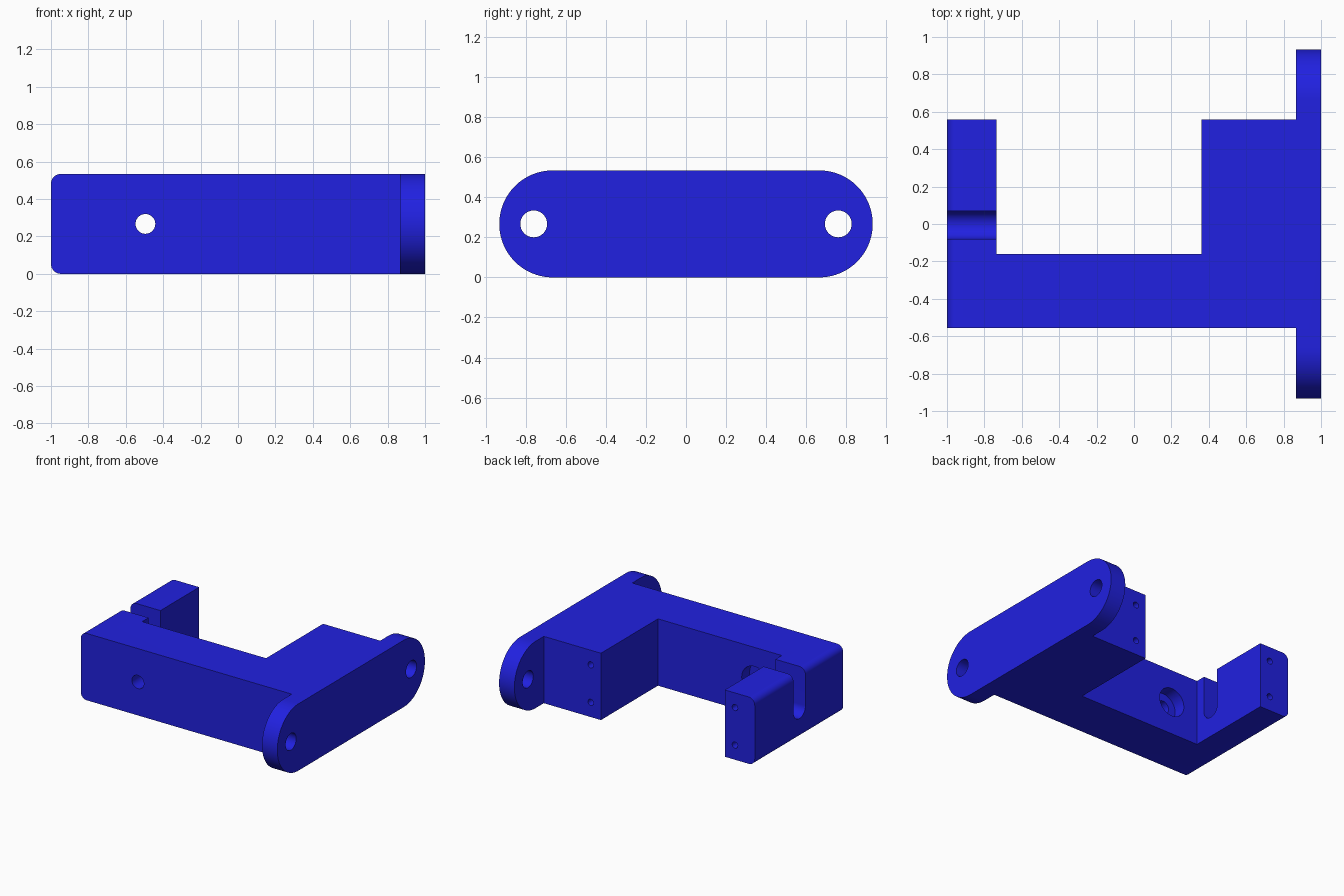
import bpy, bmesh, math
from mathutils import Vector

if "Cube" in bpy.data.objects:
    bpy.data.objects.remove(bpy.data.objects["Cube"])

H = 0.534          # overall height
MID = H / 2

blue = bpy.data.materials.new("blue")
blue.diffuse_color = (0.015, 0.015, 0.75, 1)
blue.use_nodes = True
blue.node_tree.nodes["Principled BSDF"].inputs["Base Color"].default_value = blue.diffuse_color


def prism(name, points, offset):
    """Extrude a closed flat outline along an offset vector."""
    bm = bmesh.new()
    face = bm.faces.new([bm.verts.new(p) for p in points])
    new = bmesh.ops.extrude_face_region(bm, geom=[face])["geom"]
    bmesh.ops.translate(bm, vec=Vector(offset),
                        verts=[v for v in new if isinstance(v, bmesh.types.BMVert)])
    bmesh.ops.recalc_face_normals(bm, faces=bm.faces)
    mesh = bpy.data.meshes.new(name)
    bm.to_mesh(mesh)
    bm.free()
    obj = bpy.data.objects.new(name, mesh)
    bpy.context.collection.objects.link(obj)
    return obj


def arc(cx, cy, r, start, end, n):
    return [(cx + r * math.cos(math.radians(start + (end - start) * i / n)),
             cy + r * math.sin(math.radians(start + (end - start) * i / n)))
            for i in range(n + 1)]


def bore_y(x, z, r, y0, y1, n=32):
    """Round cutter along y."""
    return prism("bore_cutter", [(a, y0, b) for a, b in arc(x, z, r, 0, 360, n)[:-1]],
                 (0, y1 - y0, 0))


def combine(target, other, operation):
    """Apply a boolean and remove the helper."""
    other.hide_render = True
    mod = target.modifiers.new("boolean", 'BOOLEAN')
    mod.operation, mod.solver, mod.object = operation, 'EXACT', other
    bpy.context.view_layer.objects.active = target
    bpy.ops.object.modifier_apply(modifier=mod.name)
    bpy.data.objects.remove(other, do_unlink=True)


# Body bar with rounded left edges
R = 0.053
profile = [(0.93, 0), (0.93, H)] + arc(-1 + R, H - R, R, 90, 180, 8) \
    + arc(-1 + R, R, R, 180, 270, 8)
bracket = prism("bracket", [(x, -0.557, z) for x, z in profile], (0, 1.117, 0))

# Bay between the two arms
bay = [(-0.735, -0.16, -0.1), (0.36, -0.16, -0.1), (0.36, 1, -0.1), (-0.735, 1, -0.1)]
combine(bracket, prism("bay_cutter", bay, (0, 0, 1)), 'DIFFERENCE')

# Round-ended mounting plate on the right
stadium = arc(0.665, MID, MID, -90, 90, 40) + arc(-0.665, MID, MID, 90, 270, 40)
combine(bracket, prism("plate", [(0.865, y, z) for y, z in stadium], (0.135, 0, 0)), 'UNION')

# Plate holes
for side in (-1, 1):
    ring = arc(side * 0.76, MID, 0.067, 0, 360, 40)[:-1]
    combine(bracket, prism("hole_cutter", [(0.8, y, z) for y, z in ring], (0.3, 0, 0)),
            'DIFFERENCE')

# Round-bottomed slot in the left arm
slot = arc(-0.005, 0.235, 0.075, 180, 360, 24) + [(0.07, 0.8), (-0.08, 0.8)]
combine(bracket, prism("slot_cutter", [(-1.1, y, z) for y, z in slot], (0.45, 0, 0)),
        'DIFFERENCE')

# Front hole with a counterbore on the inner side
combine(bracket, bore_y(-0.495, MID, 0.053, -0.7, 0), 'DIFFERENCE')
combine(bracket, bore_y(-0.495, MID, 0.115, -0.26, 0), 'DIFFERENCE')

# Small screw holes in the arm ends
for x in (-0.825, 0.45):
    for dz in (-0.15, 0.15):
        combine(bracket, bore_y(x, MID + dz, 0.025, 0.26, 0.7, 20), 'DIFFERENCE')

bracket.data.materials.clear()
bracket.data.materials.append(blue)
bpy.ops.object.select_all(action='DESELECT')
bracket.select_set(True)
bpy.context.view_layer.objects.active = bracket
bpy.ops.object.shade_smooth_by_angle(angle=math.radians(30))
